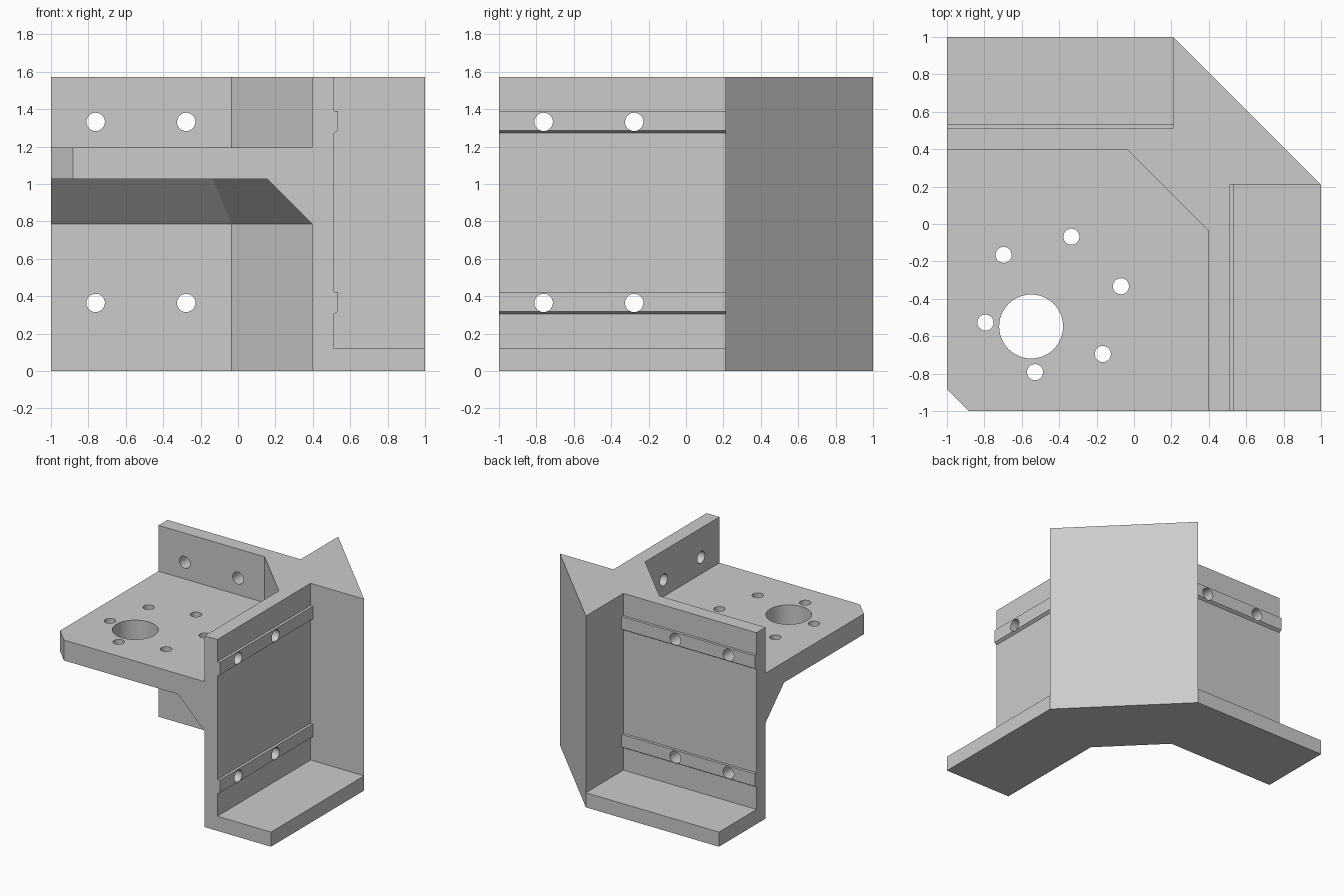
import bpy, bmesh, math
from mathutils import Matrix

cube = bpy.data.objects.get("Cube")
if cube:
    bpy.data.objects.remove(cube, do_unlink=True)

IN, OUT, RAIL = 0.396, 0.513, 0.535      # wall inner face, outer face, rail face
CH = -0.035                              # where the inner corner chamfer starts
STEP = 0.21                              # end of the outer pockets
HEIGHT, FLOOR = 1.572, 0.12
PLATE_LOW, PLATE_TOP = 1.027, 1.195
GUSSET = 0.241                           # size of the slope under the plate


def add_object(name, bm):
    bmesh.ops.recalc_face_normals(bm, faces=bm.faces)
    mesh = bpy.data.meshes.new(name)
    bm.to_mesh(mesh)
    bm.free()
    obj = bpy.data.objects.new(name, mesh)
    bpy.context.scene.collection.objects.link(obj)
    return obj


def loft(name, rings):
    """Closed solid through rings with equal point counts."""
    bm = bmesh.new()
    loops = [[bm.verts.new(p) for p in ring] for ring in rings]
    for a, b in zip(loops, loops[1:]):
        for i in range(len(a)):
            j = (i + 1) % len(a)
            bm.faces.new((a[i], a[j], b[j], b[i]))
    bm.faces.new(loops[0])
    bm.faces.new(loops[-1])
    return add_object(name, bm)


def plan(points, z):
    return [(x, y, z) for x, y in points]


def inner_plan(offset):
    """Open inner corner of the bracket, moved inward by offset."""
    w = IN - offset
    c = CH - offset * math.tan(math.pi / 8)
    return [(-1.2, -1.2), (w, -1.2), (w, c), (c, w), (-1.2, w)]


def drill(name, radius, depth, centre, axis):
    bm = bmesh.new()
    turn = {"x": Matrix.Rotation(math.pi / 2, 4, "Y"),
            "y": Matrix.Rotation(math.pi / 2, 4, "X"),
            "z": Matrix()}[axis]
    bmesh.ops.create_cone(bm, cap_ends=True, segments=48, radius1=radius,
                          radius2=radius, depth=depth,
                          matrix=Matrix.Translation(centre) @ turn)
    return add_object(name, bm)


# Solid blank with the outer corner and the plate corner cut off
outline = [(-0.882, -1), (1, -1), (1, STEP), (STEP, 1), (-1, 1), (-1, -0.882)]
bracket = loft("corner_bracket", [plan(outline, 0), plan(outline, HEIGHT)])

# Space above the plate, and space below it with the sloped gussets
cutters = [
    loft("upper_space", [plan(inner_plan(0), PLATE_TOP), plan(inner_plan(0), 1.8)]),
    loft("lower_space", [plan(inner_plan(0), -0.2),
                         plan(inner_plan(0), PLATE_LOW - GUSSET),
                         plan(inner_plan(GUSSET), PLATE_LOW)]),
]

# Outer pockets: leave the foot flange, the wall and two rails
profile = [(1.2, FLOOR), (OUT, FLOOR)]
for low in (0.304, 1.272):
    profile += [(OUT, low), (RAIL, low + 0.014), (RAIL, low + 0.118), (OUT, low + 0.118)]
profile += [(OUT, 1.8), (1.2, 1.8)]
for side, swap in (("left", False), ("back", True)):
    rings = [[(y, x, z) if swap else (x, y, z) for x, z in profile]
             for y in (-1.2, STEP)]
    cutters.append(loft(side + "_pocket", rings))

# Bolt holes through the walls and rails
for along in (-0.761, -0.277):
    for z in (0.364, 1.332):
        cutters.append(drill("wall_hole", 0.049, 0.4, (0.46, along, z), "x"))
        cutters.append(drill("wall_hole", 0.049, 0.4, (along, 0.46, z), "y"))

# Shaft hole and ring of six screw holes in the plate
cutters.append(drill("shaft_hole", 0.171, 0.4, (-0.55, -0.548, 1.11), "z"))
for k in range(6):
    a = math.radians(15 + 60 * k)
    centre = (-0.432 + 0.375 * math.cos(a), -0.43 + 0.375 * math.sin(a), 1.11)
    cutters.append(drill("screw_hole", 0.043, 0.4, centre, "z"))

# Cut everything away, then drop the cutters
bpy.ops.object.select_all(action="DESELECT")
bpy.context.view_layer.objects.active = bracket
bracket.select_set(True)
for cutter in cutters:
    cutter.hide_render = True
    mod = bracket.modifiers.new("cut", "BOOLEAN")
    mod.operation = "DIFFERENCE"
    mod.solver = "EXACT"
    mod.object = cutter
    bpy.ops.object.modifier_apply(modifier=mod.name)
    bpy.data.objects.remove(cutter, do_unlink=True)

# One plain grey
grey = bpy.data.materials.new("light_grey")
grey.use_nodes = True
colour = (0.6, 0.6, 0.6, 1)
grey.diffuse_color = colour
grey.node_tree.nodes["Principled BSDF"].inputs["Base Color"].default_value = colour
bracket.data.materials.clear()
bracket.data.materials.append(grey)
bpy.ops.object.shade_smooth_by_angle(angle=math.radians(20))
